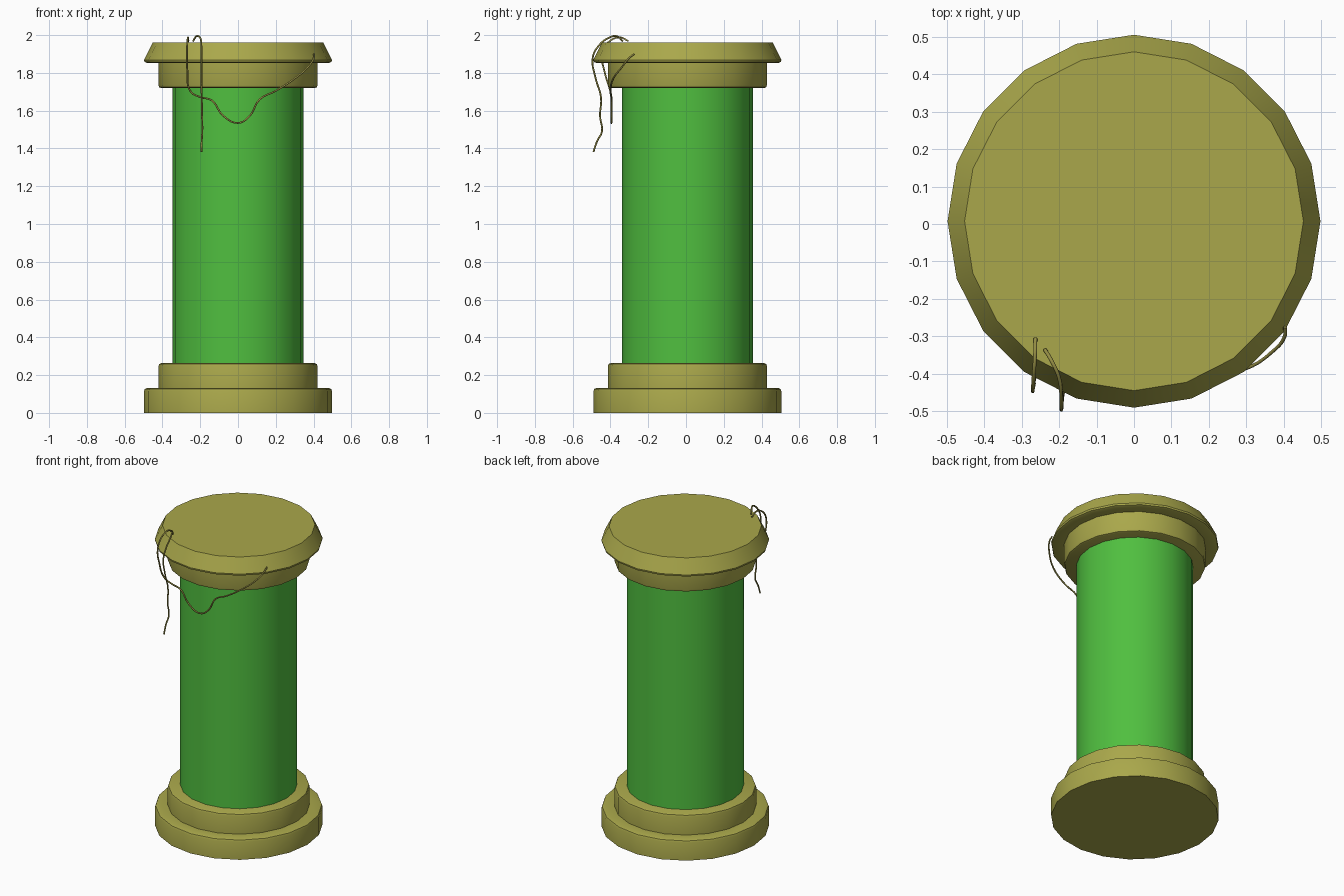
import bpy, bmesh, math

if "Cube" in bpy.data.objects:
    bpy.data.objects.remove(bpy.data.objects["Cube"])

SIDES = 20
CY = 0.0075  # column axis sits slightly behind the strings


def material(name, color):
    m = bpy.data.materials.new(name)
    m.diffuse_color = (*color, 1)
    m.use_nodes = True
    m.node_tree.nodes["Principled BSDF"].inputs["Base Color"].default_value = m.diffuse_color
    return m


STONE = material("ochre", (0.40, 0.39, 0.07))
GREEN = material("green", (0.08, 0.52, 0.05))
CORD = material("cord", (0.30, 0.27, 0.06))


def lathe(name, profile, mat):
    """Solid of revolution from (radius, z) points, capped at both ends."""
    bm = bmesh.new()
    rings = []
    for r, z in profile:
        rings.append([bm.verts.new((r * math.cos(2 * math.pi * i / SIDES),
                                    CY + r * math.sin(2 * math.pi * i / SIDES), z))
                      for i in range(SIDES)])
    for a, b in zip(rings, rings[1:]):
        for i in range(SIDES):
            j = (i + 1) % SIDES
            bm.faces.new((a[i], a[j], b[j], b[i]))
    bm.faces.new(rings[0][::-1])
    bm.faces.new(rings[-1])
    me = bpy.data.meshes.new(name)
    bm.to_mesh(me)
    bm.free()
    me.materials.append(mat)
    ob = bpy.data.objects.new(name, me)
    bpy.context.collection.objects.link(ob)
    bpy.ops.object.select_all(action='DESELECT')
    ob.select_set(True)
    bpy.context.view_layer.objects.active = ob
    bpy.ops.object.shade_smooth_by_angle(angle=math.radians(35))


def string(name, points):
    """Thin round cord through the given points."""
    cu = bpy.data.curves.new(name, 'CURVE')
    cu.dimensions = '3D'
    cu.bevel_depth = 0.005
    cu.bevel_resolution = 1
    cu.resolution_u = 5
    cu.use_fill_caps = True
    sp = cu.splines.new('BEZIER')
    sp.bezier_points.add(len(points) - 1)
    for bp, co in zip(sp.bezier_points, points):
        bp.co = co
        bp.handle_left_type = bp.handle_right_type = 'AUTO'
    cu.materials.append(CORD)
    ob = bpy.data.objects.new(name, cu)
    bpy.context.collection.objects.link(ob)


# Stepped base
lathe("base", [(0.4975, 0), (0.4975, 0.115), (0.493, 0.127), (0.48, 0.132),
               (0.421, 0.132), (0.421, 0.247), (0.417, 0.259), (0.405, 0.264)], STONE)

# Shaft
lathe("shaft", [(0.347, 0.255), (0.347, 1.73)], GREEN)

# Capital with flared slab on top
lathe("capital", [(0.408, 1.72), (0.417, 1.724), (0.421, 1.736), (0.421, 1.853),
                  (0.483, 1.853), (0.495, 1.858), (0.4975, 1.869),
                  (0.452, 1.96)], STONE)

# String draped around the front of the capital
string("draped_string", [
    (-0.263, -0.305, 1.968), (-0.264, -0.35, 1.988), (-0.268, -0.41, 1.963),
    (-0.27, -0.445, 1.90), (-0.268, -0.432, 1.81), (-0.25, -0.40, 1.70),
    (-0.20, -0.395, 1.672), (-0.14, -0.395, 1.655), (-0.08, -0.395, 1.575),
    (0.0, -0.395, 1.535), (0.06, -0.395, 1.57), (0.115, -0.395, 1.66),
    (0.20, -0.40, 1.705), (0.30, -0.385, 1.77), (0.37, -0.34, 1.83),
    (0.402, -0.30, 1.88), (0.403, -0.275, 1.90)])

# Loose string hanging straight down
string("hanging_string", [
    (-0.238, -0.335, 1.968), (-0.22, -0.365, 1.994), (-0.20, -0.41, 1.985),
    (-0.194, -0.465, 1.94), (-0.194, -0.494, 1.88), (-0.193, -0.478, 1.77),
    (-0.192, -0.45, 1.67), (-0.190, -0.455, 1.57), (-0.189, -0.445, 1.49),
    (-0.192, -0.47, 1.44), (-0.193, -0.49, 1.382)])
